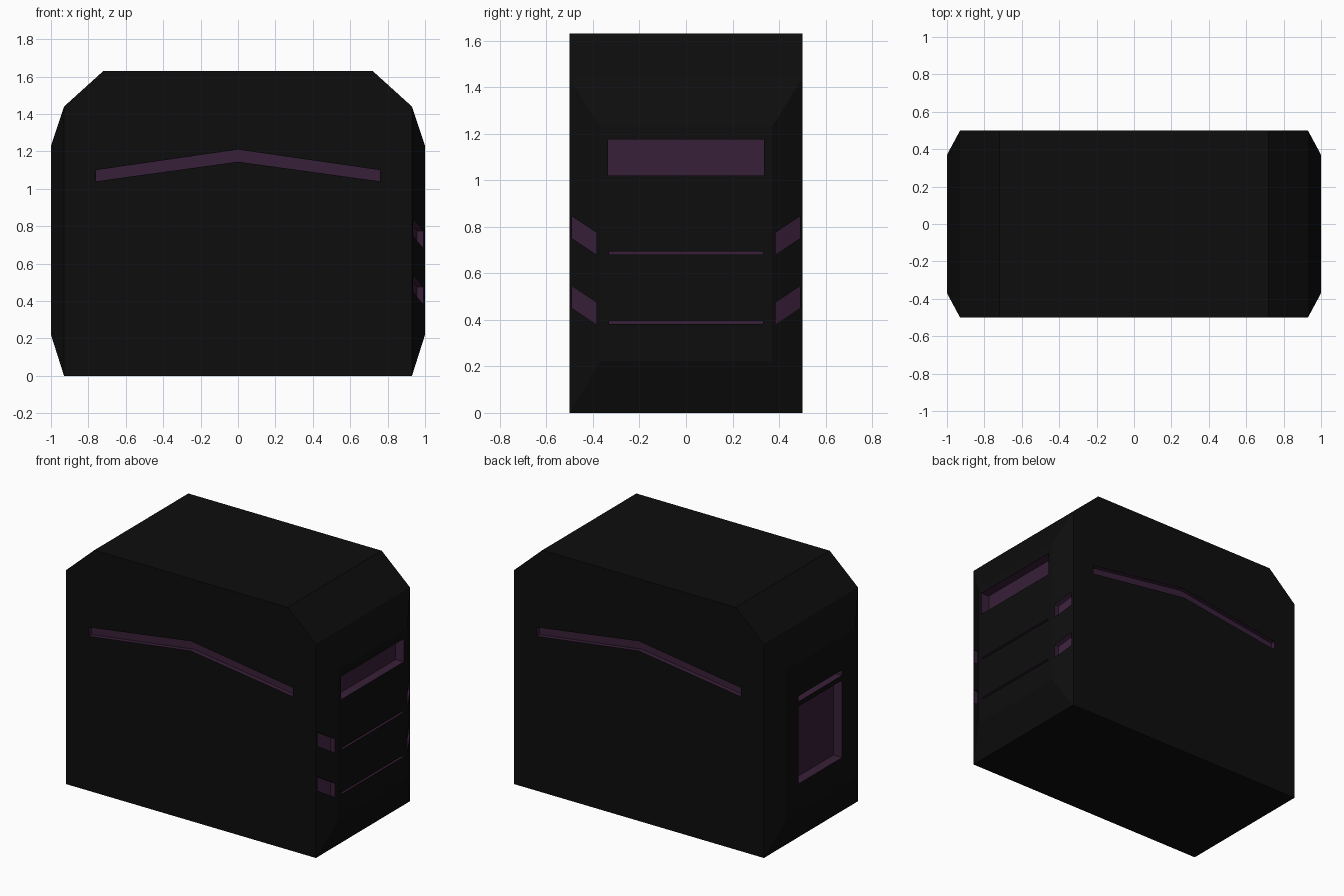
import bpy, bmesh
from mathutils import Vector

if "Cube" in bpy.data.objects:
    bpy.data.objects.remove(bpy.data.objects["Cube"])


def material(name, rgb):
    m = bpy.data.materials.new(name)
    m.diffuse_color = (*rgb, 1)
    m.use_nodes = True
    m.node_tree.nodes["Principled BSDF"].inputs["Base Color"].default_value = m.diffuse_color
    return m


black = material("black_shell", (0.004, 0.004, 0.004))
purple = material("purple_recess", (0.04, 0.014, 0.04))


def make_object(name, bm):
    bmesh.ops.recalc_face_normals(bm, faces=bm.faces)
    me = bpy.data.meshes.new(name)
    bm.to_mesh(me)
    bm.free()
    me.materials.append(black)
    me.materials.append(purple)
    ob = bpy.data.objects.new(name, me)
    bpy.context.collection.objects.link(ob)
    return ob


# Shell: chamfered convex cabinet
bm = bmesh.new()
corner = [(0.93, 0.5, 0), (0.93, 0.5, 1.44), (0.72, 0.5, 1.63),
          (1, 0.37, 0.22), (1, 0.37, 1.23)]
for sx in (-1, 1):
    for sy in (-1, 1):
        for x, y, z in corner:
            bm.verts.new((sx * x, sy * y, z))
bmesh.ops.convex_hull(bm, input=bm.verts)
bmesh.ops.dissolve_limit(bm, angle_limit=0.02, verts=bm.verts, edges=bm.edges)
cabinet = make_object("cabinet_shell", bm)

# All recess cutters share one mesh
cut = bmesh.new()


def prism(floor, offset):
    """Solid from a recess floor polygon pushed outwards by offset."""
    off = Vector(offset)
    a = [cut.verts.new(p) for p in floor]
    b = [cut.verts.new(Vector(p) + off) for p in floor]
    n = len(a)
    faces = [cut.faces.new(a), cut.faces.new(b[::-1])]
    for i in range(n):
        j = (i + 1) % n
        faces.append(cut.faces.new((a[j], a[i], b[i], b[j])))
    for f in faces:
        f.material_index = 1


def side_slot(sx, half, z0, z1, depth):
    x = sx * (1 - depth)
    prism([(x, -half, z0), (x, half, z0), (x, half, z1), (x, -half, z1)],
          (sx * 0.2, 0, 0))


# Chevron grooves on front and back
chevron = [(-0.76, 1.04), (0, 1.145), (0.76, 1.04),
           (0.76, 1.10), (0, 1.21), (-0.76, 1.10)]
for sy in (-1, 1):
    prism([(x, sy * 0.47, z) for x, z in chevron], (0, sy * 0.2, 0))

# Right side: window and two thin drawer lines
side_slot(1, 0.335, 1.02, 1.175, 0.06)
side_slot(1, 0.33, 0.68, 0.693, 0.03)
side_slot(1, 0.33, 0.382, 0.395, 0.03)

# Right side: slanted vents in the corner chamfers
for sy in (-1, 1):
    for z in (0.38, 0.68):
        pts = [(0.385, z), (0.49, z + 0.07), (0.49, z + 0.165), (0.385, z + 0.095)]
        prism([(0.93 + 0.07 * (0.5 - y) / 0.13 - 0.035, sy * y, h) for y, h in pts],
              (0.15, 0, 0))

# Left side: large panel and thin slot above it
side_slot(-1, 0.232, 0.415, 0.935, 0.065)
side_slot(-1, 0.232, 0.968, 1.005, 0.065)

cutter = make_object("recess_cutter", cut)
cutter.hide_render = True

# Carve the recesses and drop the cutter
mod = cabinet.modifiers.new("recesses", 'BOOLEAN')
mod.operation = 'DIFFERENCE'
mod.solver = 'EXACT'
mod.object = cutter
bpy.context.view_layer.objects.active = cabinet
cabinet.select_set(True)
bpy.ops.object.modifier_apply(modifier=mod.name)
bpy.data.objects.remove(cutter)
